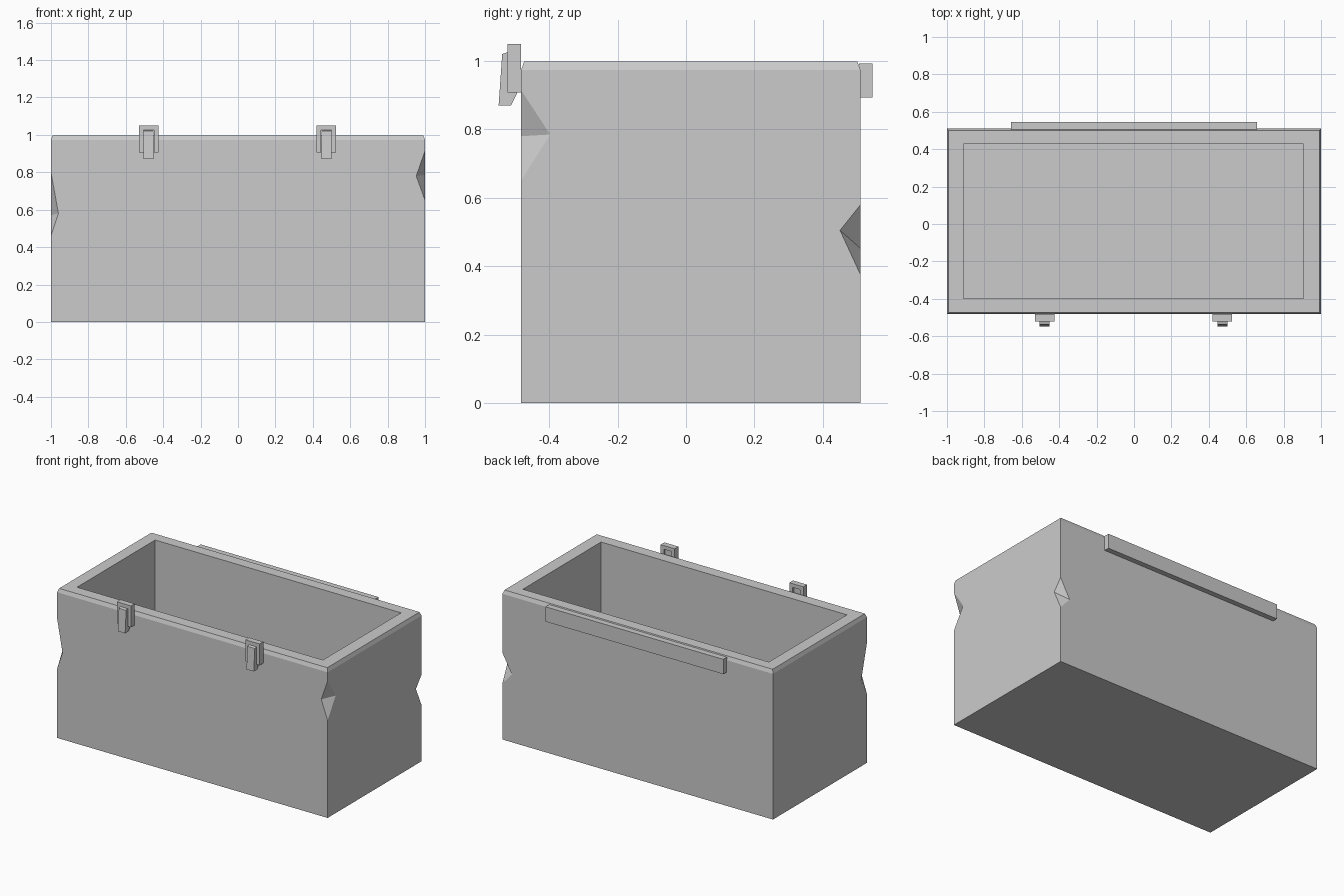
import bpy, bmesh
from mathutils import Vector

if "Cube" in bpy.data.objects:
    bpy.data.objects.remove(bpy.data.objects["Cube"])


def make_object(name, bm):
    bmesh.ops.recalc_face_normals(bm, faces=bm.faces[:])
    mesh = bpy.data.meshes.new(name)
    bm.to_mesh(mesh)
    bm.free()
    ob = bpy.data.objects.new(name, mesh)
    bpy.context.collection.objects.link(ob)
    return ob


def add_loops(bm, loops):
    """Skin a stack of matching vertex loops and cap both ends."""
    rings = [[bm.verts.new(p) for p in loop] for loop in loops]
    for a, b in zip(rings, rings[1:]):
        for i in range(len(a)):
            j = (i + 1) % len(a)
            bm.faces.new((a[i], a[j], b[j], b[i]))
    bm.faces.new(rings[0][::-1])
    bm.faces.new(rings[-1])


def rect(x0, x1, y0, y1, z):
    return [(x0, y0, z), (x1, y0, z), (x1, y1, z), (x0, y1, z)]


def box(name, x0, x1, y0, y1, z0, z1):
    bm = bmesh.new()
    add_loops(bm, [rect(x0, x1, y0, y1, z0), rect(x0, x1, y0, y1, z1)])
    return make_object(name, bm)


def extrude_x(name, profile, x0, x1):
    """Extrude a y-z profile along x."""
    bm = bmesh.new()
    add_loops(bm, [[(x, y, z) for y, z in profile] for x in (x0, x1)])
    return make_object(name, bm)


# Crate body: chamfered top edge, flat rim, open cavity
F, B = -0.482, 0.51
bm = bmesh.new()
add_loops(bm, [
    rect(-1, 1, F, B, 0),
    rect(-1, 1, F, B, 0.973),
    rect(-0.991, 0.991, F + 0.009, B - 0.009, 0.998),
    rect(-0.912, 0.906, -0.397, 0.428, 0.998),
    rect(-0.912, 0.906, -0.397, 0.428, 0.085),
])
body = make_object("crate_body", bm)

# Chipped corners: corner x, y, top z, bottom z, notch point on the
# front/back face (x, z) and on the side face (y, z)
chips = [
    (1, F, 0.915, 0.65, (0.953, 0.78), (-0.397, 0.785)),
    (-1, F, 0.80, 0.46, (-0.96, 0.58), (-0.42, 0.57)),
    (1, B, 0.58, 0.375, (0.93, 0.452), (0.45, 0.505)),
]
bpy.context.view_layer.objects.active = body
for cx, cy, top, bottom, (ax, az), (dy, dz) in chips:
    pts = [Vector(p) for p in
           ((cx, cy, top), (cx, cy, bottom), (ax, cy, az), (cx, dy, dz))]
    mid = (pts[2] + pts[3]) / 2
    bm = bmesh.new()
    for p in pts:
        bm.verts.new(mid + (p - mid) * 1.6)
    bmesh.ops.convex_hull(bm, input=bm.verts[:])
    cutter = make_object("chip_cutter", bm)
    cutter.hide_render = True
    mod = body.modifiers.new("chip", 'BOOLEAN')
    mod.operation = 'DIFFERENCE'
    mod.solver = 'EXACT'
    mod.object = cutter
    bpy.ops.object.modifier_apply(modifier=mod.name)
    bpy.data.objects.remove(cutter)

# Hinge bar along the back
box("hinge_bar", -0.657, 0.657, B - 0.004, 0.545, 0.893, 0.992)

# Two front latches: slotted plate with a slanted tab in the slot
tab = [(-0.537, 1.02), (-0.5475, 0.87), (-0.511, 0.87),
       (-0.494, 0.905), (-0.494, 1.025), (-0.522, 1.025)]
slot = 0.028
for side, x in (("left", -0.478), ("right", 0.473)):
    bm = bmesh.new()
    outline = [(-0.052, 0.907), (-0.052, 1.05), (0.052, 1.05), (0.052, 0.907),
               (slot, 0.907), (slot, 1.025), (-slot, 1.025), (-slot, 0.907)]
    add_loops(bm, [[(x + u, y, z) for u, z in outline] for y in (-0.521, F)])
    make_object(side + "_latch_plate", bm)
    extrude_x(side + "_latch_tab", tab, x - slot + 0.001, x + slot - 0.001)
